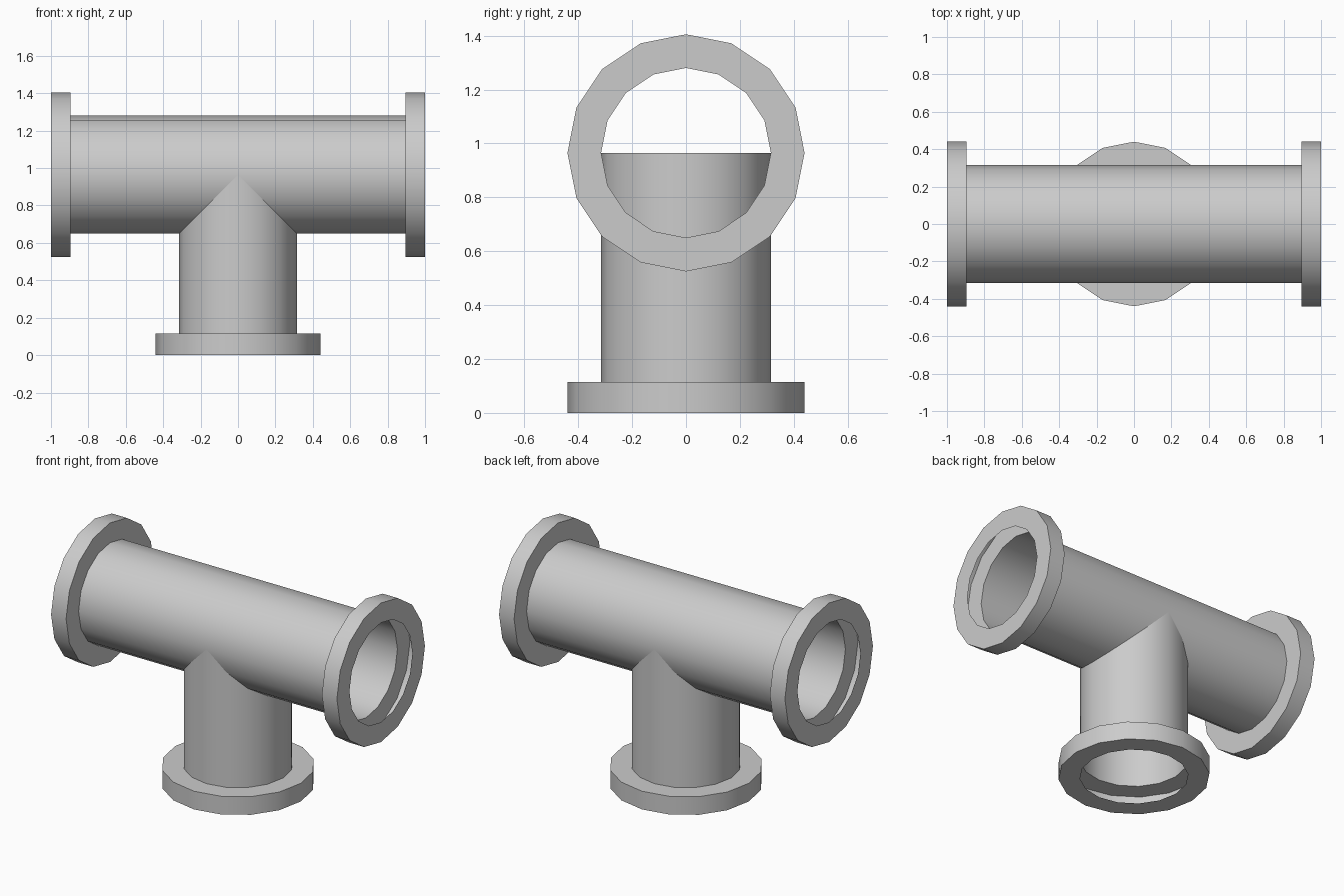
import bpy
import bmesh
from math import cos, sin, tau, pi, radians
from mathutils import Matrix

if "Cube" in bpy.data.objects:
    bpy.data.objects.remove(bpy.data.objects["Cube"])

SIDES = 16
PIPE_R, FLANGE_R = 0.315, 0.44
AXIS_Z = 0.965
FLANGE_IN = 0.895   # inner face of the end flanges
BASE_TOP = 0.115    # top of the bottom flange

grey = bpy.data.materials.new("pipe grey")
grey.use_nodes = True
colour = (0.6, 0.6, 0.6, 1)
grey.diffuse_color = colour
grey.node_tree.nodes["Principled BSDF"].inputs["Base Color"].default_value = colour


def lathe(name, profile, matrix):
    """Revolve (radius, height) points into an open shell around local z."""
    bm = bmesh.new()
    rings = [[bm.verts.new((r * cos(tau * i / SIDES), r * sin(tau * i / SIDES), h))
              for i in range(SIDES)] for r, h in profile]
    for low, high in zip(rings, rings[1:]):
        for i in range(SIDES):
            j = (i + 1) % SIDES
            bm.faces.new((low[i], low[j], high[j], high[i]))
    bm.transform(matrix)
    mesh = bpy.data.meshes.new(name)
    bm.to_mesh(mesh)
    bm.free()
    mesh.materials.append(grey)
    obj = bpy.data.objects.new(name, mesh)
    bpy.context.collection.objects.link(obj)
    bpy.ops.object.select_all(action="DESELECT")
    obj.select_set(True)
    bpy.context.view_layer.objects.active = obj
    bpy.ops.object.shade_smooth_by_angle(angle=radians(30))
    return obj


def flange(start, end):
    """Hollow flange: two faces and a rim, open towards the bore."""
    return [(PIPE_R, start), (FLANGE_R, start), (FLANGE_R, end), (PIPE_R, end)]


# Horizontal pipe with a flange at each end
lathe("main_pipe", flange(-1, -FLANGE_IN) + flange(FLANGE_IN, 1),
      Matrix.Translation((0, 0, AXIS_Z)) @ Matrix.Rotation(pi / 2, 4, "Y"))

# Vertical branch running up to the axis of the main pipe
lathe("branch_pipe", flange(0, BASE_TOP) + [(PIPE_R, AXIS_Z)], Matrix())
